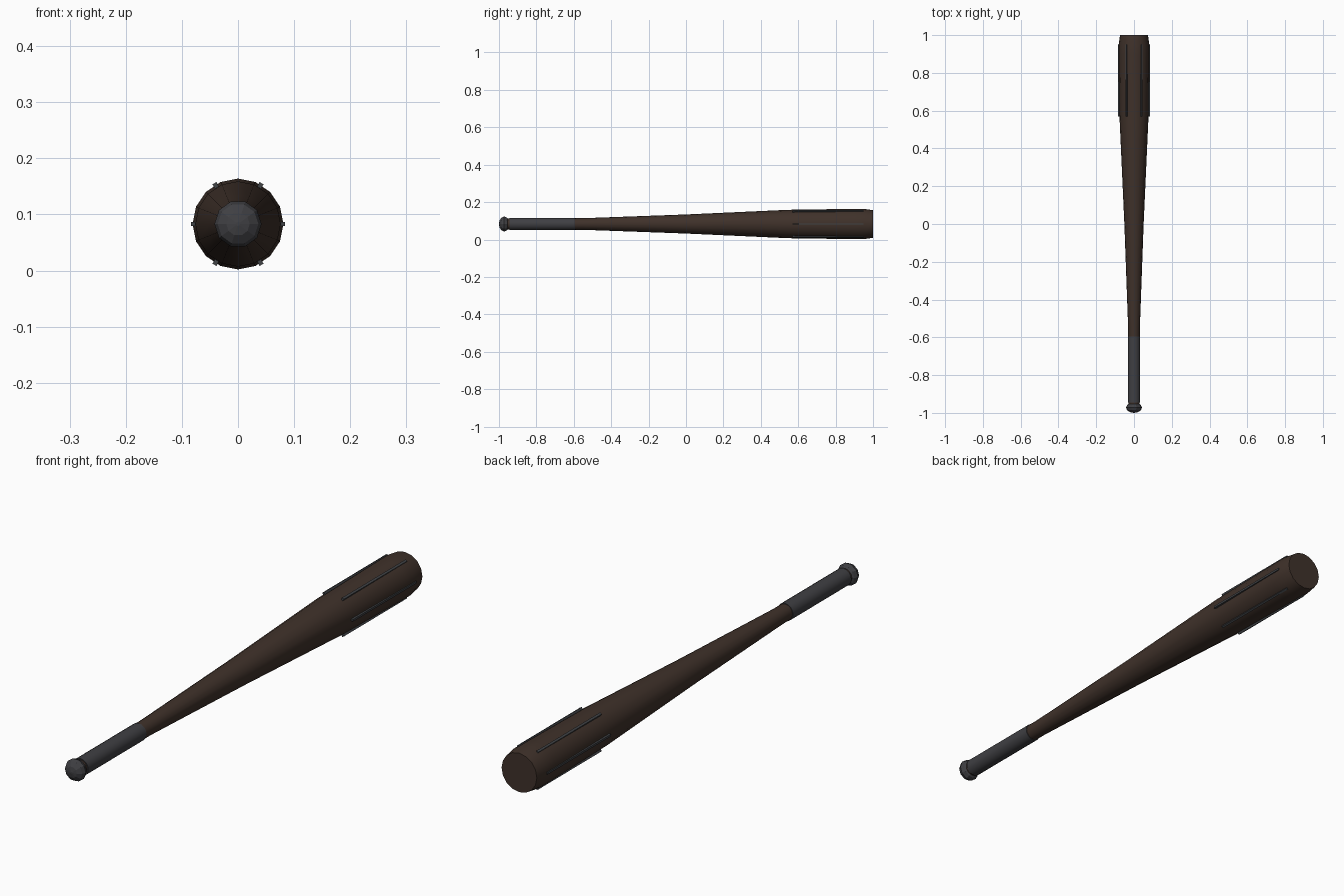
import bpy, bmesh, math
from mathutils import Matrix, Vector

if "Cube" in bpy.data.objects:
    bpy.data.objects.remove(bpy.data.objects["Cube"])

CZ = 0.083  # height of the bat axis


def material(name, rgb):
    m = bpy.data.materials.new(name)
    m.diffuse_color = (*rgb, 1)
    m.use_nodes = True
    m.node_tree.nodes["Principled BSDF"].inputs["Base Color"].default_value = m.diffuse_color
    return m


wood = material("dark brown wood", (0.050, 0.031, 0.023))
wrap = material("charcoal grip", (0.050, 0.050, 0.056))
steel = material("dark steel", (0.052, 0.056, 0.062))


def finish(name, bm, mat, smooth=None):
    bmesh.ops.recalc_face_normals(bm, faces=bm.faces[:])
    me = bpy.data.meshes.new(name)
    bm.to_mesh(me)
    bm.free()
    me.materials.append(mat)
    ob = bpy.data.objects.new(name, me)
    bpy.context.collection.objects.link(ob)
    if smooth:
        bpy.context.view_layer.objects.active = ob
        ob.select_set(True)
        bpy.ops.object.shade_smooth_by_angle(angle=math.radians(smooth))
        ob.select_set(False)
    return ob


def lathe(name, profile, sides, mat, smooth=None):
    """Closed solid turned around the y axis from (y, radius) points."""
    bm = bmesh.new()
    rings = []
    for y, r in profile:
        rings.append([bm.verts.new((r * math.cos(2 * math.pi * i / sides), y,
                                    CZ + r * math.sin(2 * math.pi * i / sides)))
                      for i in range(sides)])
    for a, b in zip(rings, rings[1:]):
        for i in range(sides):
            j = (i + 1) % sides
            bm.faces.new((a[i], a[j], b[j], b[i]))
    bm.faces.new(rings[0])
    bm.faces.new(rings[-1])
    return finish(name, bm, mat, smooth)


# Tapered wooden body
lathe("bat_body", [(-0.96, 0.029), (-0.55, 0.031), (0.0, 0.051), (0.55, 0.076),
                   (0.90, 0.081), (0.95, 0.081), (1.0, 0.074)], 16, wood, 30)

# Wrapped handle
lathe("grip", [(-0.945, 0.033), (-0.595, 0.033)], 16, wrap, 30)

# Flattened ball at the handle end
knob = [(-0.972 - 0.028 * math.cos(t), 0.042 * math.sin(t))
        for t in [math.pi * k / 6 for k in (0.15, 1, 2, 3, 4, 5, 5.85)]]
lathe("knob", knob, 10, wrap)

# Six thin metal strips let into the barrel
for k in range(6):
    bm = bmesh.new()
    bmesh.ops.create_cube(bm, size=1)
    bmesh.ops.scale(bm, vec=Vector((0.010, 0.38, 0.008)), verts=bm.verts)
    bmesh.ops.translate(bm, vec=Vector((0.079, 0.76, 0)), verts=bm.verts)
    bmesh.ops.rotate(bm, cent=(0, 0, 0), verts=bm.verts,
                     matrix=Matrix.Rotation(k * math.pi / 3, 3, 'Y'))
    bmesh.ops.translate(bm, vec=Vector((0, 0, CZ)), verts=bm.verts)
    finish(f"barrel_strip_{k + 1}", bm, steel)
